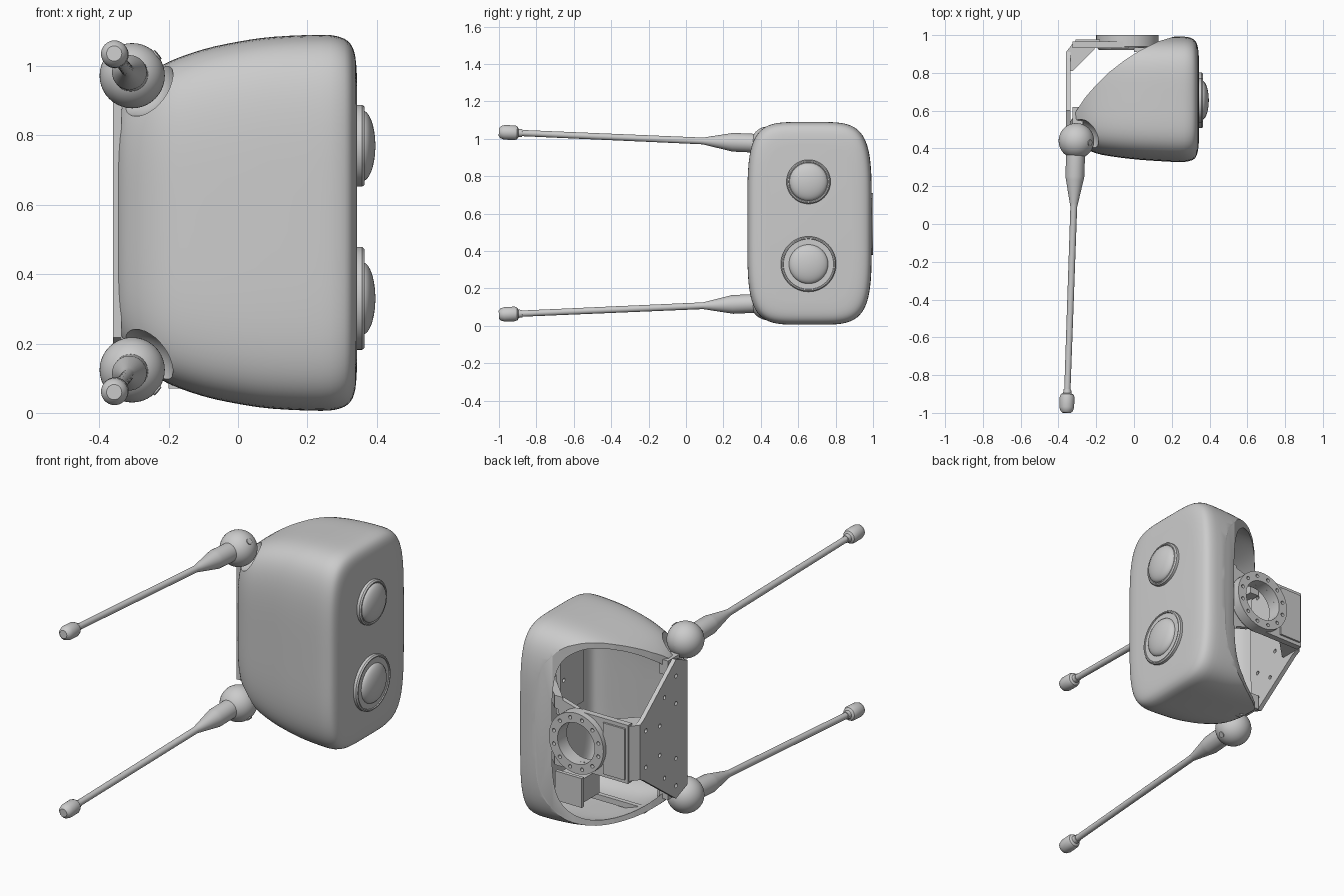
import bpy, bmesh, math
from mathutils import Vector

if "Cube" in bpy.data.objects:
    bpy.data.objects.remove(bpy.data.objects["Cube"])

ZC = 0.548  # height of the head's horizontal mirror plane


def loft(name, rings, smooth=True):
    """Skin a list of equal-length closed rings and cap both ends."""
    bm = bmesh.new()
    vr = [[bm.verts.new(p) for p in r] for r in rings]
    n = len(vr[0])
    for a, b in zip(vr, vr[1:]):
        for i in range(n):
            j = (i + 1) % n
            bm.faces.new((a[i], a[j], b[j], b[i]))
    bm.faces.new(vr[0])
    bm.faces.new(vr[-1][::-1])
    bmesh.ops.recalc_face_normals(bm, faces=bm.faces)
    me = bpy.data.meshes.new(name)
    bm.to_mesh(me)
    bm.free()
    ob = bpy.data.objects.new(name, me)
    bpy.context.collection.objects.link(ob)
    if smooth:
        shade(ob)
    return ob


def activate(ob):
    bpy.ops.object.select_all(action='DESELECT')
    ob.select_set(True)
    bpy.context.view_layer.objects.active = ob


def shade(ob, deg=35):
    activate(ob)
    bpy.ops.object.shade_smooth_by_angle(angle=math.radians(deg))


def lathe(name, profile, start, axis, n=40):
    """Revolve (radius, distance) pairs about an axis from start."""
    d = Vector(axis).normalized()
    u = d.orthogonal().normalized()
    v = d.cross(u)
    s = Vector(start)
    ang = [2 * math.pi * i / n for i in range(n)]
    return loft(name, [[s + d * h + (u * math.cos(t) + v * math.sin(t)) * max(r, 0.0004)
                        for t in ang] for r, h in profile])


def ball(name, c, r):
    arc = [math.pi * i / 24 for i in range(25)]
    return lathe(name, [(r * math.sin(t), -r * math.cos(t)) for t in arc], c, (0, 1, 0))


def prism(name, pts, axis, lo, hi):
    """Extrude a 2D outline along one axis (0, 1 or 2)."""
    def at(p, h):
        q = list(p)
        q.insert(axis, h)
        return q
    return loft(name, [[at(p, h) for p in pts] for h in (lo, hi)], False)


def box(name, lo, hi):
    return prism(name, [(lo[0], lo[1]), (hi[0], lo[1]), (hi[0], hi[1]), (lo[0], hi[1])],
                 2, lo[2], hi[2])


def cut(ob, cutter):
    m = ob.modifiers.new("cut", 'BOOLEAN')
    m.operation, m.solver, m.object = 'DIFFERENCE', 'EXACT', cutter
    activate(ob)
    bpy.ops.object.modifier_apply(modifier=m.name)
    bpy.data.objects.remove(cutter)


def drill(ob, points, axis, r=0.011):
    d = Vector((0, 0, 0))
    d[axis] = 1
    for p in points:
        cut(ob, lathe("drill", [(r, -0.05), (r, 0.05)], p, d, 12))


# Head shell stations: x, front y, back y, half height
STATIONS = [(.343, .43, .89, .42), (.338, .385, .935, .48), (.324, .35, .97, .516),
            (.295, .334, .987, .535), (.24, .328, .993, .542), (.1, .335, .993, .536),
            (0, .343, .992, .522), (-.1, .355, .99, .50), (-.2, .374, .985, .464),
            (-.27, .41, .98, .42), (-.32, .455, .97, .37), (-.345, .50, .95, .325),
            (-.358, .55, .93, .28)]


def head_form(name, inset=0.0, kx=1.0, n=4.6):
    P = [Vector(s) for s in STATIONS]
    path = []
    for i in range(len(P) - 1):
        a, b, c, d = P[max(i - 1, 0)], P[i], P[i + 1], P[min(i + 2, len(P) - 1)]
        for k in range(3):
            t = k / 3
            path.append(b + (c - a) * .5 * t + (a - 2.5 * b + 2 * c - .5 * d) * t * t
                        + (1.5 * b - .5 * a - 1.5 * c + .5 * d) * t ** 3)
    path.append(P[-1])
    rings = []
    for x, y0, y1, hz in path:
        ry, rz, yc = (y1 - y0) / 2 - inset, hz - inset, (y0 + y1) / 2
        ring = []
        for i in range(96):
            t = 2 * math.pi * (i + .5) / 96
            # denser points near the corners of the rounded rectangle
            t -= .12 * math.sin(4 * t) * -1
            c, s = math.cos(t), math.sin(t)
            r = (abs(c) ** n + abs(s) ** n) ** (-1 / n)
            ring.append((x * kx, yc + ry * r * c, ZC + rz * r * s))
        rings.append(ring)
    return loft(name, rings)


# Hollow shell with a ball socket at each left corner and a curved open back
sockets = [Vector((-.305, .44, ZC + s * .424)) for s in (1, -1)]
shell = head_form("head_shell")
cavity = head_form("cavity", .025, .93)
for c in sockets:
    cut(cavity, ball("socket_wall", c, .14))
    cut(shell, ball("socket", c, .118))
cut(shell, cavity)
arc = [(.30, 1.02), (.24, 1.0), (.13, .967), (.03, .918), (-.05, .867), (-.13, .805),
       (-.2, .737), (-.26, .668), (-.305, .60), (-.335, .545), (-.40, .45)]
cut(shell, prism("back_opening", arc + [(-.6, .45), (-.6, 1.3), (.3, 1.3)], 2, -.3, 1.4))
shade(shell, 32)

# Two eyes: raised bezel with a domed lens
for name, z, rb, rd in (("upper_eye", .77, .118, .102), ("lower_eye", .33, .148, .105)):
    lathe(name + "_bezel", [(rb, 0), (rb, .036), (rb - .006, .043), (rb - .012, .043),
                            (rb - .014, .038), (0, .038)], (.322, .655, z), (1, 0, 0), 64)
    dome = [(rd * math.cos(a), .036 + .038 * math.sin(a))
            for a in [math.pi / 2 * i / 10 for i in range(11)]]
    lathe(name + "_lens", [(rd, 0)] + dome, (.322, .655, z), (1, 0, 0), 64)

# Antennas, mirrored top to bottom: joint ball, tapered sleeve, rod and tip
for s, c, side in ((1, sockets[0], "upper"), (-1, sockets[1], "lower")):
    ball(side + "_antenna_joint", c, .094)
    a = Vector((-.308, .40, ZC + s * .427))
    b = Vector((-.357, -1.0, ZC + s * .488))
    L = (b - a).length
    lathe(side + "_antenna", [(.05, 0), (.05, .15), (.046, .17), (.022, .29), (.018, .31),
                              (.0165, L - .11)], a, b - a, 32)
    lathe(side + "_antenna_tip", [(.02, -.125), (.022, -.105), (.034, -.098), (.039, -.085),
                                  (.039, -.03), (.033, -.01), (.022, 0), (0, 0)], b, b - a, 32)
    out = Vector((.75, -.1, s * .62)).normalized()
    lathe(side + "_joint_screw", [(.016, .08), (.016, .097), (0, .097)], c, out, 16)
    # motor block behind each joint
    zs = sorted((ZC + s * .30, ZC + s * .38))
    box(side + "_joint_motor", (-.325, .52, zs[0]), (-.27, .62, zs[1]))

# Side plate of the neck bracket
side = prism("bracket_side_plate",
             [(.50, ZC - .33), (.60, ZC - .37), (.88, ZC - .165), (.91, ZC - .15),
              (.91, ZC + .15), (.88, ZC + .165), (.60, ZC + .39), (.50, ZC + .35)],
             0, -.36, -.336)
drill(side, [(-.348, y, ZC + s * z) for s in (1, -1)
             for y, z in ((.6, .3), (.6, .15), (.7, .22), (.74, .08), (.86, .1))], 0)

# Rear plate joined to the side plate by a corner strip
rear = box("bracket_rear_plate", (-.325, .932, ZC - .16), (-.03, .966, ZC + .16))
RC = Vector((-.035, .93, .545))
cut(rear, lathe("neck_hole", [(.112, -.1), (.112, .2)], RC, (0, 1, 0)))
drill(rear, [(x, .95, ZC + z) for x in (-.29, -.23) for z in (-.12, -.05, .05, .12)], 1)
prism("bracket_corner", [(-.36, .89), (-.336, .89), (-.336, .81), (-.325, .81), (-.21, .925),
                         (-.21, .934), (-.325, .955), (-.36, .91)], 2, ZC - .15, ZC + .15)
box("bracket_rear_pad", (-.31, .963, ZC - .14), (-.18, .976, ZC + .14))

# Neck ring with bolt holes
ring = lathe("neck_ring", [(.15, -.01), (.165, .01), (.165, .07)], RC, (0, 1, 0), 64)
cut(ring, lathe("ring_hole", [(.112, -.1), (.112, .2)], RC, (0, 1, 0), 64))
drill(ring, [RC + Vector((.139 * math.cos(t), .07, .139 * math.sin(t)))
             for t in [math.pi / 6 * (i + .5) for i in range(12)]], 1, .01)
shade(ring)

# Struts from the neck ring to the inside of the face
for s, n in ((1, "upper"), (-1, "lower")):
    prism(n + "_ring_strut", [(.0, ZC + s * .15), (.11, ZC + s * .08), (.14, ZC + s * .19)],
          1, .91, .935)
    z = sorted((ZC + s * .12, ZC + s * .19))
    prism(n + "_face_arm", [(.09, .935), (.14, .935), (.30, .78), (.30, .72)], 2, *z)

# Camera carrier, motor pins and lower speaker box inside the shell
carrier = box("camera_carrier", (.20, .60, .56), (.225, .80, .92))
drill(carrier, [(.21, .77, z) for z in (.62, .74, .88)], 0)
for z in (.66, .88):
    lathe("carrier_pin", [(.03, 0), (.03, .12)], (.20, .68, z), (1, 0, 0), 20)
box("speaker_box", (.06, .66, .12), (.20, .82, .25))
box("speaker_lid", (.05, .81, .105), (.21, .83, .265))
box("floor_rail", (-.2, .62, .07), (.2, .645, .10))
